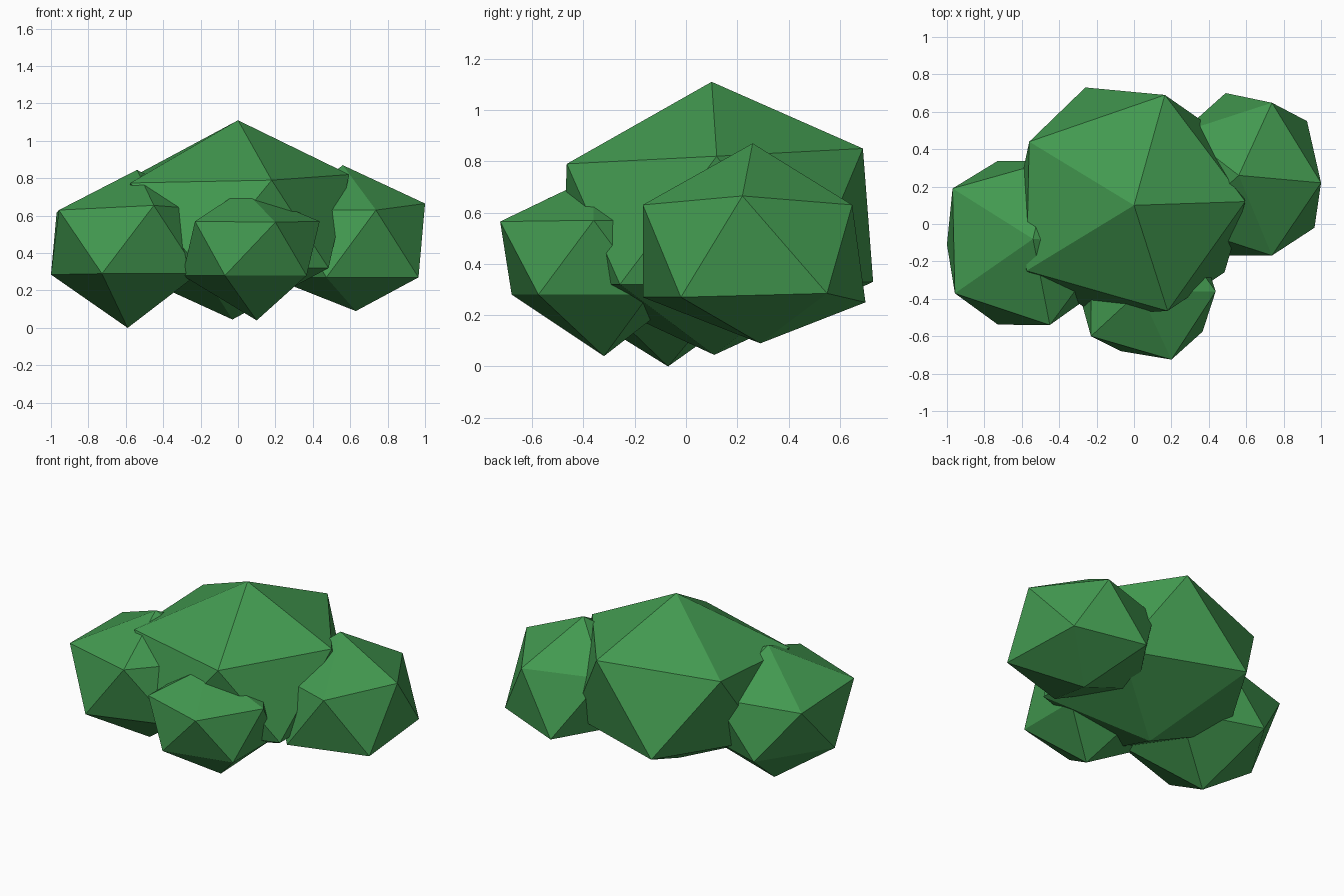
import bpy, math
from mathutils import Vector

if "Cube" in bpy.data.objects:
    bpy.data.objects.remove(bpy.data.objects["Cube"])

green = bpy.data.materials.new("leaf green")
green.diffuse_color = (0.055, 0.32, 0.08, 1)
green.use_nodes = True
green.node_tree.nodes["Principled BSDF"].inputs["Base Color"].default_value = green.diffuse_color


def clump(name, centre, radius, rings, top, bottom, nudges=()):
    """Faceted 20-sided leaf clump: two five-point rings, a top and a bottom tip.
    nudges: (old direction angle in degrees, is_upper, new position)"""
    bpy.ops.mesh.primitive_ico_sphere_add(subdivisions=1, radius=1)
    ob = bpy.context.object
    ob.name = ob.data.name = name
    for v in ob.data.vertices:
        x, y, z = v.co
        if abs(z) > 0.9:
            v.co = top if z > 0 else bottom
            continue
        angle = round(math.degrees(math.atan2(y, x))) % 360
        v.co = (centre[0] + x * radius, centre[1] + y * radius, rings[z > 0])
        for a, upper, pos in nudges:
            if upper == (z > 0) and abs(a - angle) < 5:
                v.co = pos
    ob.data.materials.append(green)
    return ob


# Main dome, with its slightly irregular rim
bush = clump("bush", (-0.015, 0.105), 0.69, (0.32, 0.81),
             (0, 0.10, 1.11), (-0.03, 0.11, 0.045),
             [(0, True, (0.595, 0.12, 0.82)), (72, True, (0.165, 0.69, 0.85)),
              (144, True, (-0.56, 0.44, 0.81)), (216, True, (-0.575, -0.25, 0.775)),
              (288, True, (0.18, -0.465, 0.79)), (108, False, (-0.26, 0.73, 0.33))])

# Side and front clumps
sides = [
    clump("left_clump", (-0.585, -0.10), 0.515, (0.29, 0.63),
          (-0.54, -0.08, 0.845), (-0.59, -0.07, 0.0),
          [(180, False, (-1.0, -0.11, 0.285)), (144, True, (-0.97, 0.19, 0.615)),
           (288, True, (-0.45, -0.54, 0.655))]),
    clump("right_clump", (0.605, 0.24), 0.48, (0.27, 0.63),
          (0.56, 0.26, 0.87), (0.63, 0.29, 0.09),
          [(0, True, (1.0, 0.22, 0.665)), (324, False, (0.965, -0.02, 0.27)),
           (36, False, (0.925, 0.55, 0.285)), (108, False, (0.49, 0.70, 0.25))]),
    clump("front_clump", (0.07, -0.36), 0.41, (0.28, 0.57),
          (0.03, -0.36, 0.74), (0.10, -0.32, 0.04),
          [(288, True, (0.20, -0.725, 0.565)), (216, True, (-0.23, -0.60, 0.57)),
           (252, False, (-0.07, -0.68, 0.28))]),
]

# Merge the clumps into one solid bush
bpy.context.view_layer.objects.active = bush
for ob in sides:
    mod = bush.modifiers.new("merge", 'BOOLEAN')
    mod.operation, mod.solver, mod.object = 'UNION', 'EXACT', ob
    bpy.ops.object.modifier_apply(modifier=mod.name)
    bpy.data.objects.remove(ob)
for p in bush.data.polygons:
    p.use_smooth = False
